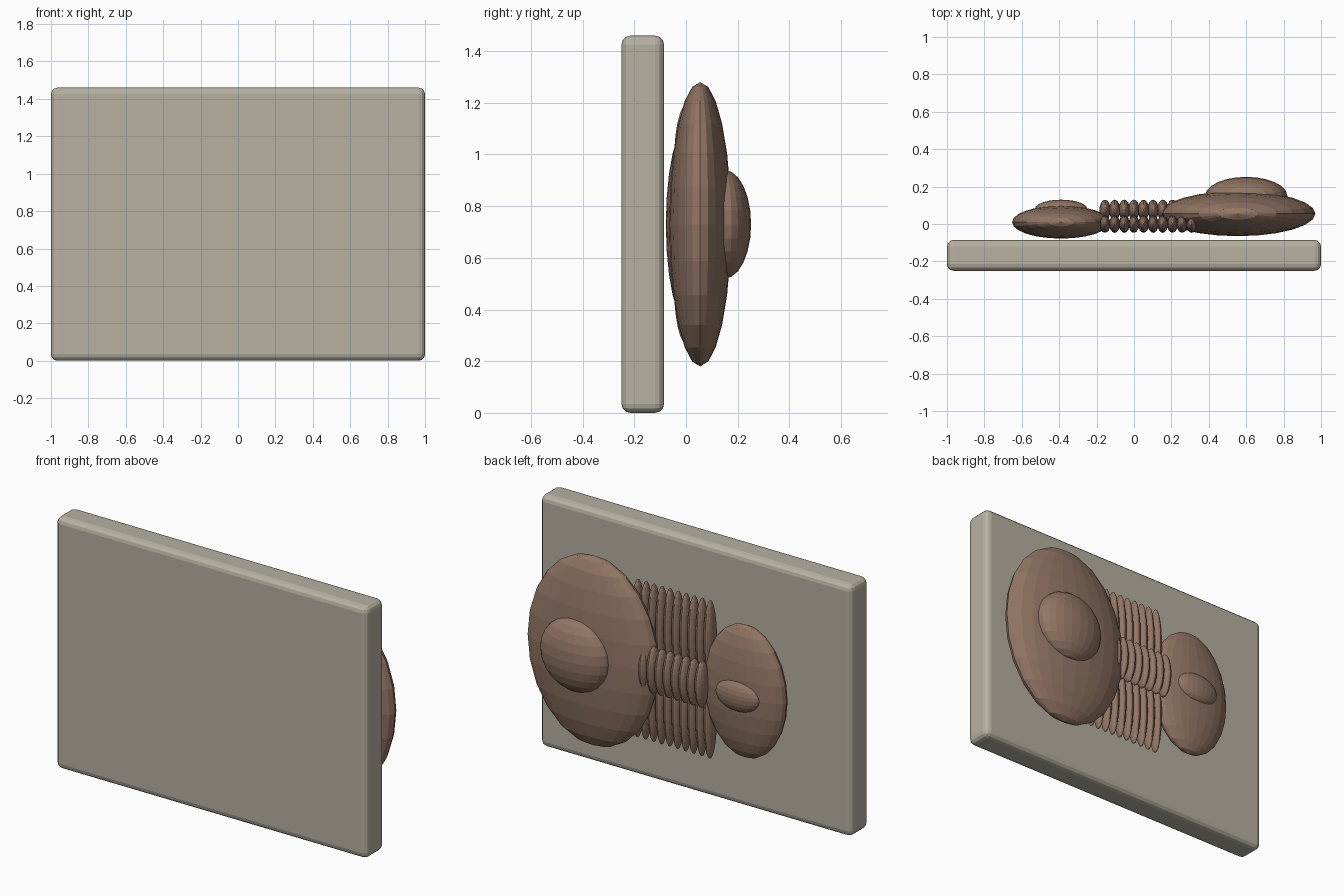
import bpy
import bmesh
from mathutils import Matrix

if "Cube" in bpy.data.objects:
    bpy.data.objects.remove(bpy.data.objects["Cube"])

CZ = 0.73  # height of the fossil's axis


def material(name, colour):
    m = bpy.data.materials.new(name)
    m.diffuse_color = (*colour, 1)
    m.use_nodes = True
    m.node_tree.nodes["Principled BSDF"].inputs["Base Color"].default_value = m.diffuse_color
    return m


stone = material("pale stone", (0.47, 0.44, 0.36))
brown = material("fossil brown", (0.29, 0.18, 0.13))


def add(name, bm, mat):
    me = bpy.data.meshes.new(name)
    bm.to_mesh(me)
    bm.free()
    me.materials.append(mat)
    ob = bpy.data.objects.new(name, me)
    bpy.context.collection.objects.link(ob)
    return ob


def ellipsoid(name, centre, radii, seg=24, rings=12):
    bm = bmesh.new()
    mat = Matrix.Translation(centre) @ Matrix.Diagonal((*radii, 1))
    bmesh.ops.create_uvsphere(bm, u_segments=seg, v_segments=rings, radius=1, matrix=mat)
    return add(name, bm, brown)


# Upright slab with softened edges
bm = bmesh.new()
bmesh.ops.create_cube(bm, size=1, matrix=Matrix.Translation((0, -0.1675, 0.73))
                      @ Matrix.Diagonal((2, 0.165, 1.46, 1)))
slab = add("slab", bm, stone)
bev = slab.modifiers.new("bevel", 'BEVEL')
bev.width = 0.035
bev.segments = 3

# Head shield and its raised dome
ellipsoid("head_shield", (0.555, 0.055, CZ), (0.415, 0.12, 0.55))
ellipsoid("head_dome", (0.6, 0.15, CZ), (0.22, 0.102, 0.21))

# Tail shield and its small ridge
ellipsoid("tail_shield", (-0.39, 0.01, CZ), (0.262, 0.088, 0.385))
ellipsoid("tail_ridge", (-0.39, 0.08, CZ), (0.14, 0.05, 0.09))

# Body segments: one central ring with a rib above and below
for i in range(10):
    x = -0.155 + i * 0.0515
    ellipsoid(f"centre_ring_{i + 1}", (x, 0.075, CZ), (0.03, 0.055, 0.135), 16, 12)
    for side, s in (("upper", 1), ("lower", -1)):
        ellipsoid(f"{side}_rib_{i + 1}", (x, 0, CZ + s * 0.23), (0.029, 0.047, 0.23), 16, 12)
